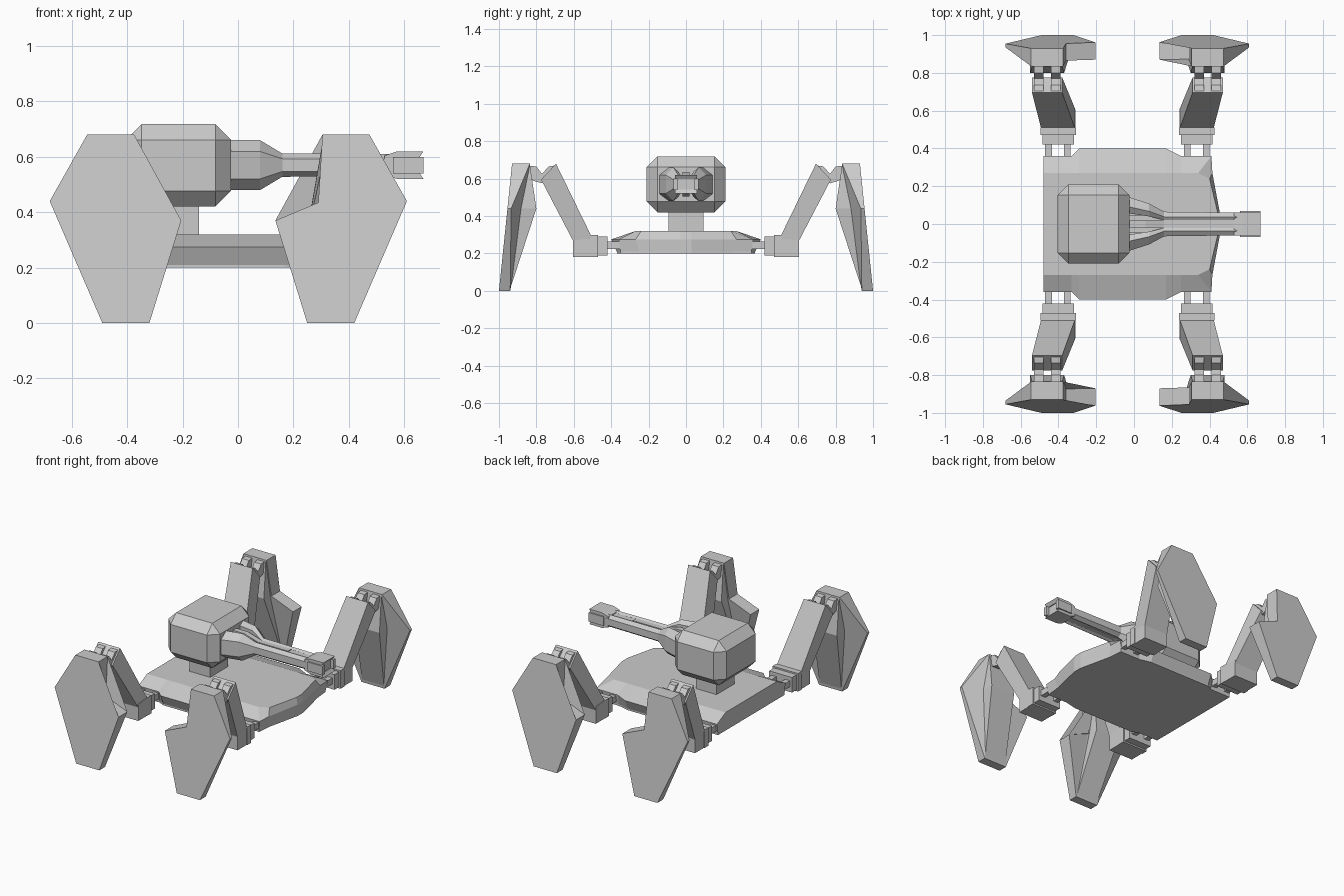
import bpy, bmesh

if "Cube" in bpy.data.objects:
    bpy.data.objects.remove(bpy.data.objects["Cube"], do_unlink=True)

grey = bpy.data.materials.new("plain_grey")
grey.use_nodes = True
grey.diffuse_color = (0.6, 0.6, 0.6, 1)
grey.node_tree.nodes["Principled BSDF"].inputs["Base Color"].default_value = (0.6, 0.6, 0.6, 1)


def finish(name, bm):
    bmesh.ops.recalc_face_normals(bm, faces=bm.faces[:])
    mesh = bpy.data.meshes.new(name)
    bm.to_mesh(mesh)
    bm.free()
    mesh.materials.append(grey)
    obj = bpy.data.objects.new(name, mesh)
    bpy.context.scene.collection.objects.link(obj)
    return obj


def loft(name, rings, place=lambda p: p):
    """Skin matching rings of points and cap both ends."""
    bm = bmesh.new()
    loops = [[bm.verts.new(place(p)) for p in ring] for ring in rings]
    n = len(loops[0])
    for a, b in zip(loops, loops[1:]):
        for i in range(n):
            j = (i + 1) % n
            bm.faces.new((a[i], a[j], b[j], b[i]))
    bm.faces.new(loops[0])
    bm.faces.new(loops[-1])
    bmesh.ops.triangulate(bm, faces=[f for f in bm.faces if len(f.verts) > 4])
    return finish(name, bm)


def box(name, x, y, z, place=lambda p: p, bevel=0):
    ring = [(x[0], y[0]), (x[1], y[0]), (x[1], y[1]), (x[0], y[1])]
    obj = loft(name, [[(a, b, h) for a, b in ring] for h in z], place)
    if bevel:
        mod = obj.modifiers.new("chamfer", "BEVEL")
        mod.width = bevel
        mod.segments = 1
    return obj


def extrude(name, profile, u, place):
    """Extrude a depth/height profile sideways."""
    return loft(name, [[(w, v, z) for v, z in profile] for w in u], place)


# Hull: stacked outlines, mirrored front to back
def outline(half, z):
    return [(x, y, z) for x, y in half] + [(x, -y, z) for x, y in reversed(half)]


low = [(-.48, .35), (-.33, .35), (-.29, .37), (.17, .37), (.25, .35), (.40, .35), (.41, .25), (.46, .03)]
mid = [(-.48, .36), (-.33, .36), (-.29, .40), (.17, .40), (.25, .36), (.41, .36), (.415, .27), (.46, .03)]
top = [(-.48, .27), (-.33, .27), (-.29, .27), (.17, .27), (.25, .27), (.34, .27), (.40, .24), (.45, .03)]
loft("hull", [outline(low, .2), outline(low, .21), outline(mid, .275), outline(top, .32)])

# Turret
box("turret_neck", (-.29, -.14), (-.093, .093), (.31, .43))
box("turret", (-.405, -.025), (-.21, .21), (.42, .718), bevel=.057)

# Gun: core, tapered side cheeks, ridges and forked muzzle
zc = .57


def section(x, inner, outer, h, side):
    c = h * .45
    pts = [(inner, h * .75), (inner * .6 + outer * .4, h), (outer, h - c),
           (outer, c - h), (inner * .6 + outer * .4, -h), (inner, -h * .75)]
    return [(x, side * y, zc + z) for y, z in pts]


box("barrel_core", (-.05, .65), (-.045, .045), (zc - .03, zc + .03))
for side, word in ((1, "left"), (-1, "right")):
    loft("gun_cheek_" + word, [section(-.05, .06, .15, .09, side), section(.08, .04, .108, .09, side),
                               section(.16, .02, .065, .042, side), section(.56, .02, .06, .04, side)])
    box("muzzle_prong_" + word, (.56, .67), sorted((side * .045, side * .068)), (zc - .03, zc + .03))
for side, word in ((1, "upper"), (-1, "lower")):
    ridge = [(-.05, .065), (.06, .065), (.16, .035), (.38, .035), (.38, .01), (-.05, .01)]
    loft("gun_ridge_" + word, [[(x, y, zc + side * z) for x, z in ridge] for y in (-.018, .018)])
    fork = [(.53, .035), (.575, .05), (.67, .05), (.655, .028), (.53, .02)]
    loft("muzzle_fork_" + word, [[(x, y, zc + side * z) for x, z in fork] for y in (-.06, .06)])

# Legs: one design placed at the four corners
shin = [(.34, .68, .835), (.51, .68, .835), (.645, .44, .935), (.455, 0, .94),
        (.285, 0, .94), (.17, .37, .87), (.325, .435, .865)]


def quad(u, a, b):
    return [(u[0], *a), (u[1], *a), (u[1], *b), (u[0], *b)]


for sx, wx in ((1, "left"), (-1, "right")):
    for sy, wy in ((-1, "front"), (1, "back")):
        tag = "_" + wy + "_" + wx

        def place(p, sx=sx, sy=sy):
            return (-.035 + sx * p[0], sy * p[1], p[2])

        # Hip pins and sockets
        for u in ((.30, .335), (.40, .435)):
            box("hip_pin" + tag, u, (.33, .44), (.225, .265), place)
        box("hip_socket" + tag, (.283, .45), (.42, .48), (.19, .29), place)
        box("hip_cuff" + tag, (.273, .46), (.47, .51), (.18, .30), place)
        # Thigh foot and slanted thigh
        extrude("thigh_base" + tag, [(.49, .18), (.605, .18), (.605, .29), (.51, .30), (.49, .30)],
                (.275, .455), place)
        loft("thigh" + tag, [quad((.275, .455), (.50, .28), (.605, .27)),
                             quad((.345, .505), (.695, .68), (.775, .595))], place)
        # Knee hinge
        for u in ((.355, .405), (.445, .495)):
            extrude("knee_bracket" + tag, [(.70, .67), (.735, .665), (.77, .625), (.80, .665),
                                           (.85, .67), (.82, .59), (.77, .575), (.74, .59)], u, place)
        # Shin plate with a thick inner core
        loft("shin_plate" + tag, [[(u, 1 - .103 * z, z) for u, z, v in shin],
                                  [(u, v, z) for u, z, v in shin]], place)
        loft("shin_core" + tag, [quad((.345, .505), (.835, .678), (.92, .678)),
                                 quad((.335, .515), (.80, .44), (.945, .44)),
                                 quad((.29, .45), (.942, .004), (.985, .004))], place)
